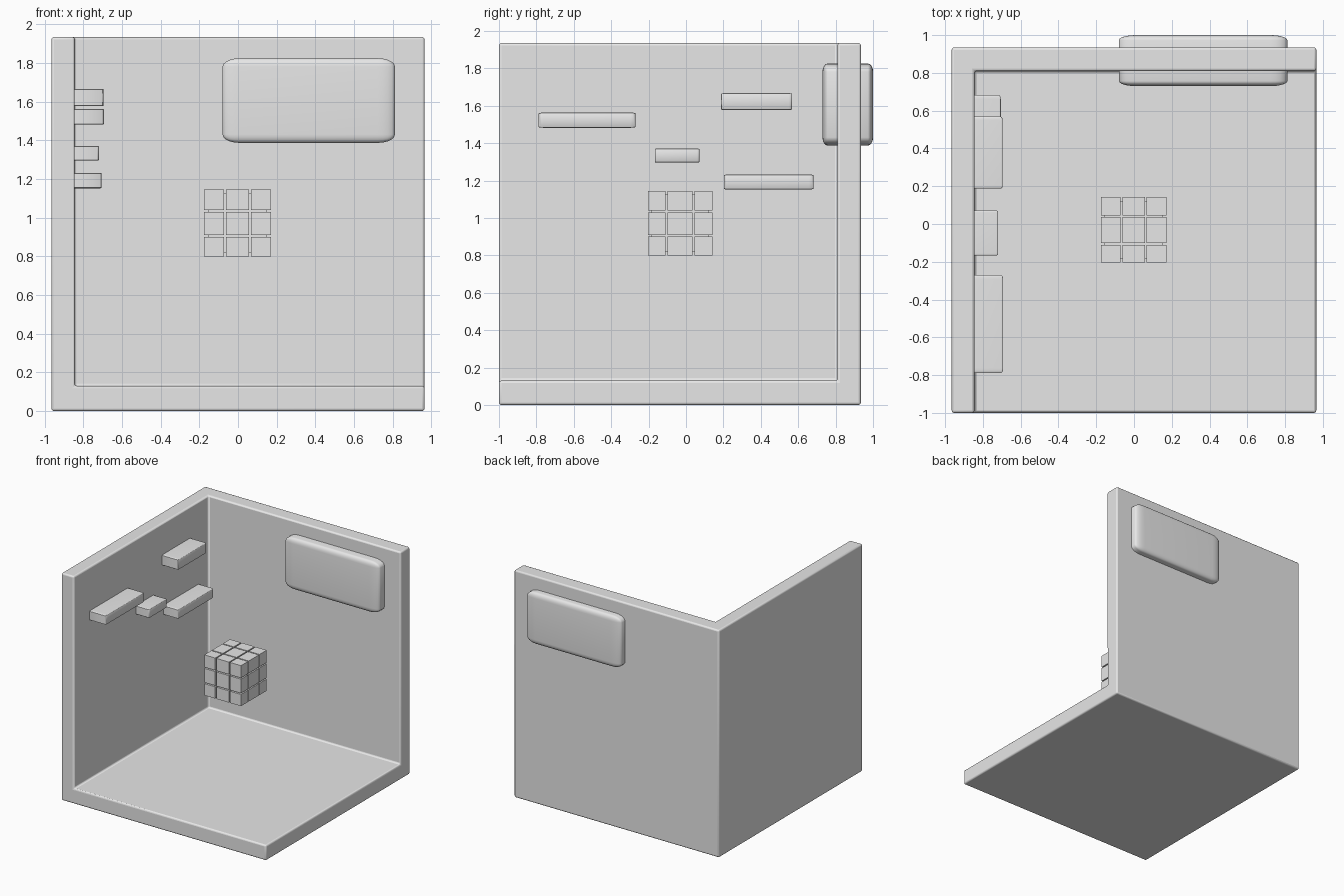
import bpy
import bmesh
import math
from itertools import product

default = bpy.data.objects.get("Cube")
if default:
    bpy.data.objects.remove(default, do_unlink=True)

grey = bpy.data.materials.new("plain_grey")
grey.use_nodes = True
grey.diffuse_color = (0.8, 0.8, 0.8, 1)
grey.node_tree.nodes["Principled BSDF"].inputs["Base Color"].default_value = (0.8, 0.8, 0.8, 1)


def finish(name, bm, smooth=True):
    """Turn a bmesh into a named, coloured object."""
    bmesh.ops.recalc_face_normals(bm, faces=bm.faces)
    mesh = bpy.data.meshes.new(name)
    bm.to_mesh(mesh)
    bm.free()
    mesh.materials.append(grey)
    obj = bpy.data.objects.new(name, mesh)
    bpy.context.collection.objects.link(obj)
    if smooth:
        bpy.ops.object.select_all(action="DESELECT")
        obj.select_set(True)
        bpy.context.view_layer.objects.active = obj
        bpy.ops.object.shade_smooth_by_angle(angle=math.radians(35))
    return obj


def add_box(bm, low, high):
    """Add a box between two opposite corners."""
    verts = bmesh.ops.create_cube(bm, size=1)["verts"]
    for v in verts:
        for k in range(3):
            v.co[k] = low[k] + (v.co[k] + 0.5) * (high[k] - low[k])


def rounded_box(name, low, high, fraction, segments):
    """Box whose rounding is stretched along with its proportions."""
    bm = bmesh.new()
    bmesh.ops.create_cube(bm, size=1)
    bmesh.ops.bevel(bm, geom=bm.edges[:], offset=fraction, segments=segments,
                    profile=0.5, affect="EDGES")
    for v in bm.verts:
        for k in range(3):
            v.co[k] = low[k] + (v.co[k] + 0.5) * (high[k] - low[k])
    return finish(name, bm)


# Room corner: floor and two walls as one solid, levels run closed, inner, open
levels = ((-0.965, -0.845, 0.965), (0.935, 0.81, -1.0), (0.0, 0.13, 1.935))
outlines = {
    0: ((0, 0), (2, 0), (2, 2), (0, 2)),
    1: ((1, 1), (2, 1), (2, 2), (1, 2)),
    2: ((0, 0), (2, 0), (2, 1), (1, 1), (1, 2), (0, 2)),
}
bm = bmesh.new()
corners = {}
for axis, (level, outline) in product(range(3), outlines.items()):
    face = []
    for p, q in outline:
        key = [level] * 3
        key[(axis + 1) % 3], key[(axis + 2) % 3] = p, q
        key = tuple(key)
        if key not in corners:
            corners[key] = bm.verts.new([levels[k][key[k]] for k in range(3)])
        face.append(corners[key])
    bm.faces.new(face)
room = finish("room_walls_and_floor", bm)
bevel = room.modifiers.new("soft_edges", "BEVEL")
bevel.width = 0.013
bevel.segments = 3
bevel.limit_method = "ANGLE"

# Window block passing through the back wall
rounded_box("window", (-0.08, 0.73, 1.387), (0.812, 1.0, 1.825), 0.1, 5)

# Wall shelves: front x, y range, z range
shelves = {
    "front_shelf": (-0.693, -0.788, -0.27, 1.482, 1.563),
    "top_shelf": (-0.695, 0.187, 0.568, 1.577, 1.667),
    "small_shelf": (-0.72, -0.167, 0.072, 1.296, 1.371),
    "low_shelf": (-0.705, 0.202, 0.682, 1.152, 1.232),
}
for name, (x, y0, y1, z0, z1) in shelves.items():
    rounded_box(name, (-0.9, y0, z0), (x, y1, z1), 0.05, 3)

# Puzzle cube: blocks split by narrow grooves around a recessed core
low, high = (-0.175, -0.204, 0.8), (0.171, 0.142, 1.145)
cuts = ((-0.067, 0.062), (-0.105, 0.041), (0.905, 1.035))
gap = 0.005
spans = []
for k in range(3):
    a, b = cuts[k]
    spans.append(((low[k], a - gap), (a + gap, b - gap), (b + gap, high[k])))
bm = bmesh.new()
for i, j, k in product(range(3), repeat=3):
    if (i, j, k) != (1, 1, 1):
        ranges = (spans[0][i], spans[1][j], spans[2][k])
        add_box(bm, [r[0] for r in ranges], [r[1] for r in ranges])
finish("puzzle_blocks", bm, smooth=False)

bm = bmesh.new()
add_box(bm, [c + 0.02 for c in low], [c - 0.02 for c in high])
finish("puzzle_core", bm, smooth=False)
